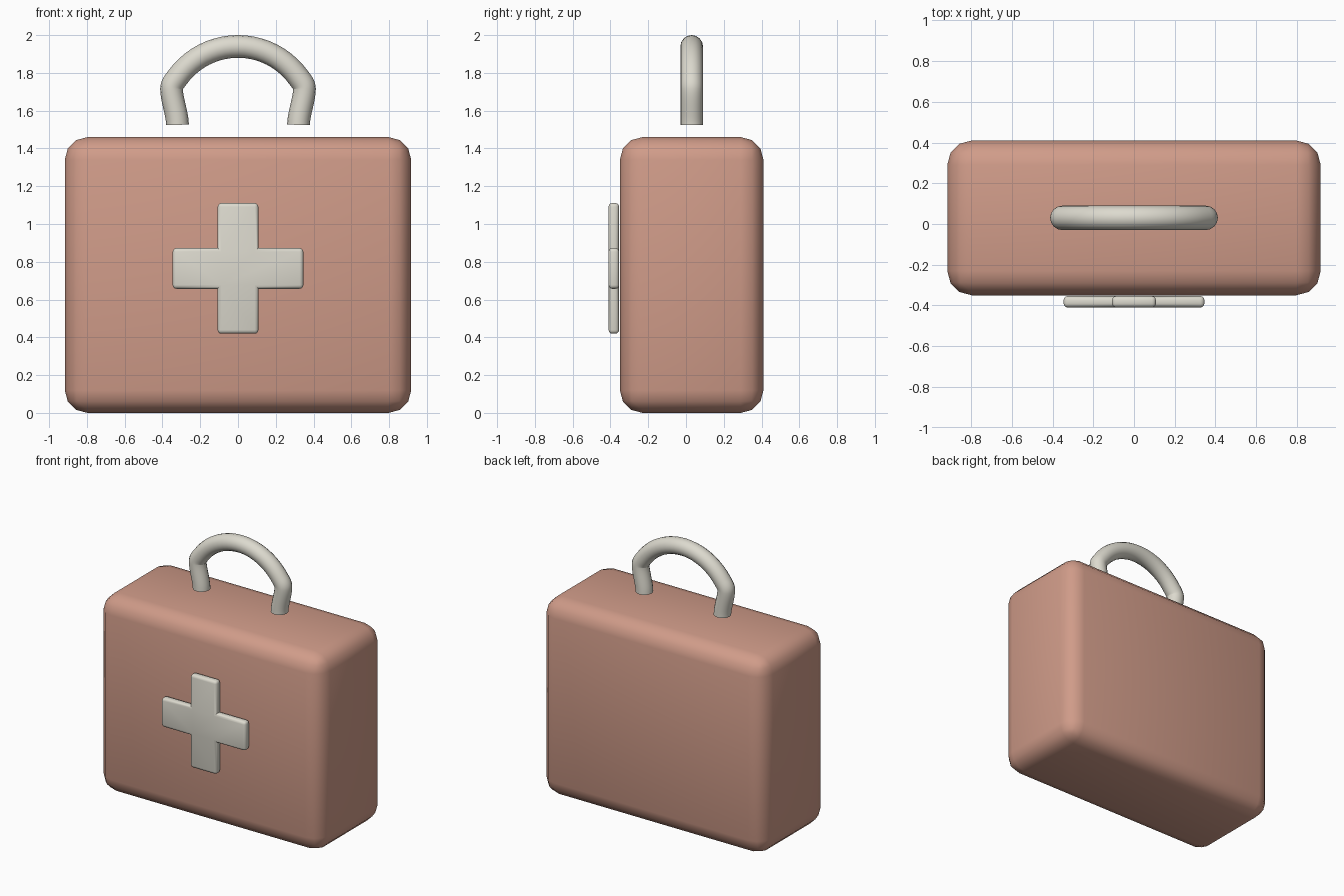
import bpy, bmesh, math

if "Cube" in bpy.data.objects:
    bpy.data.objects.remove(bpy.data.objects["Cube"])

def material(name, color):
    m = bpy.data.materials.new(name)
    m.diffuse_color = color
    m.use_nodes = True
    m.node_tree.nodes["Principled BSDF"].inputs["Base Color"].default_value = m.diffuse_color
    return m

RED = material("salmon", (0.63, 0.33, 0.25, 1))
CREAM = material("cream", (0.72, 0.70, 0.62, 1))

def finish(ob, mat, angle=40):
    ob.data.materials.append(mat)
    bpy.ops.object.select_all(action='DESELECT')
    ob.select_set(True)
    bpy.context.view_layer.objects.active = ob
    bpy.ops.object.shade_smooth_by_angle(angle=math.radians(angle))

def rounded_prism(name, outline, y0, y1, width, segments, mat):
    """Extrude an x-z outline from y0 to y1 and round its edges."""
    bm = bmesh.new()
    face = bm.faces.new([bm.verts.new((x, y0, z)) for x, z in outline])
    ext = bmesh.ops.extrude_face_region(bm, geom=[face])
    for v in ext["geom"]:
        if isinstance(v, bmesh.types.BMVert):
            v.co.y = y1
    bmesh.ops.recalc_face_normals(bm, faces=bm.faces)
    sharp = [e for e in bm.edges if e.calc_face_angle_signed(0) > 0.5]
    bmesh.ops.bevel(bm, geom=sharp, offset=width, segments=segments,
                    profile=0.5, affect='EDGES')
    me = bpy.data.meshes.new(name)
    bm.to_mesh(me)
    bm.free()
    ob = bpy.data.objects.new(name, me)
    bpy.context.collection.objects.link(ob)
    finish(ob, mat)

# Case body
rounded_prism("case_body", [(-.917, 0), (.917, 0), (.917, 1.46), (-.917, 1.46)],
              -0.35, 0.41, 0.12, 3, RED)

# Cross badge on the front
a, b, cz = 0.108, 0.346, 0.765
cross = [(-a, -b), (a, -b), (a, -a), (b, -a), (b, a), (a, a),
         (a, b), (-a, b), (-a, a), (-b, a), (-b, -a), (-a, -a)]
rounded_prism("front_cross", [(x, z + cz) for x, z in cross],
              -0.41, -0.354, 0.02, 3, CREAM)

# Carry handle: left half as (knot, lower handle, upper handle), mirrored
half = [((-.32, 1.525), (-.32, 1.50), (-.321, 1.58)),
        ((-.352, 1.715), (-.352, 1.665), (-.352, 1.738)),
        ((-.321, 1.775), (-.334, 1.757), (-.247, 1.878))]
top = [((0, 1.94), (-.127, 1.94), (.127, 1.94))]
flip = lambda p: (-p[0], p[1])
path = half + top + [(flip(k), flip(u), flip(l)) for k, l, u in reversed(half)]

cu = bpy.data.curves.new("carry_handle", 'CURVE')
cu.dimensions = '3D'
cu.bevel_depth = 0.06
cu.bevel_resolution = 6
cu.resolution_u = 10
cu.use_fill_caps = True
sp = cu.splines.new('BEZIER')
sp.bezier_points.add(len(path) - 1)
for bp, (k, l, u) in zip(sp.bezier_points, path):
    bp.handle_left_type = bp.handle_right_type = 'FREE'
    bp.co = (k[0], 0.03, k[1])
    bp.handle_left = (l[0], 0.03, l[1])
    bp.handle_right = (u[0], 0.03, u[1])
handle = bpy.data.objects.new("carry_handle", cu)
bpy.context.collection.objects.link(handle)
bpy.context.view_layer.objects.active = handle
handle.select_set(True)
for o in bpy.context.selected_objects:
    o.select_set(o == handle)
bpy.ops.object.convert(target='MESH')
finish(bpy.context.view_layer.objects.active, CREAM)
